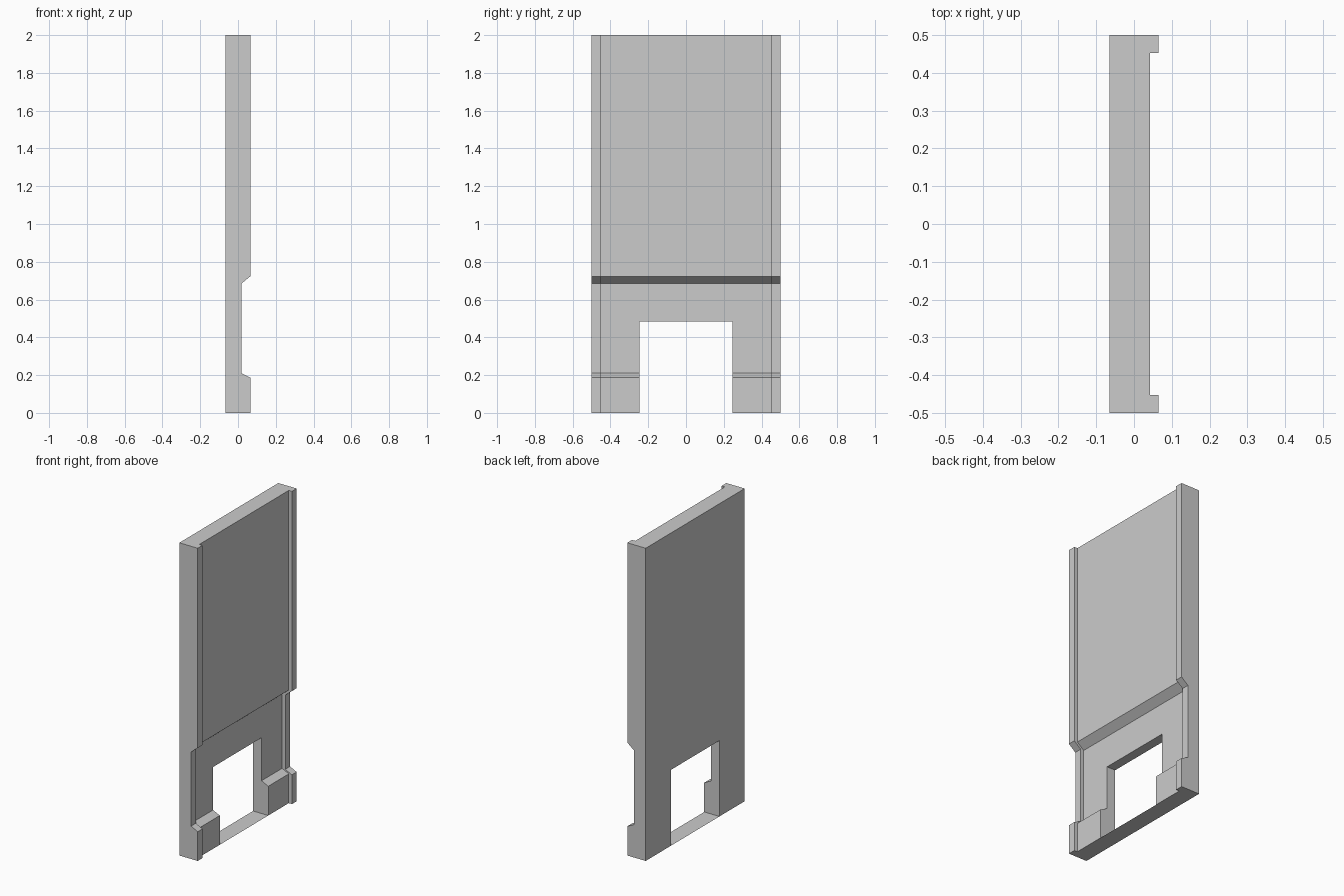
import bpy

if "Cube" in bpy.data.objects:
    bpy.data.objects.remove(bpy.data.objects["Cube"])

X, Y, H = 0.065, 0.5, 2.0      # half thickness, half width, height
RAIL_Y = 0.452                 # inner edge of the side rails
INSET = 0.0225                 # panel sits this far behind the rails
DOOR_Y, DOOR_H = 0.245, 0.485

# Front edge of the wall section: plinth, recessed band, upper panel
FRONT = [(X, 0), (X, 0.187), (0.018, 0.21), (0.018, 0.684), (X, 0.723), (X, H)]


def prism(name, profile, half_width):
    """Extrude an x-z profile symmetrically along y."""
    n = len(profile)
    verts = [(x, y, z) for y in (-half_width, half_width) for x, z in profile]
    faces = [tuple(range(n)), tuple(range(2 * n - 1, n - 1, -1))]
    faces += [(i, i + n, (i + 1) % n + n, (i + 1) % n) for i in range(n)]
    mesh = bpy.data.meshes.new(name)
    mesh.from_pydata(verts, [], faces)
    obj = bpy.data.objects.new(name, mesh)
    bpy.context.collection.objects.link(obj)
    bpy.context.view_layer.objects.active = obj
    obj.select_set(True)
    bpy.ops.object.mode_set(mode='EDIT')
    bpy.ops.mesh.select_all(action='SELECT')
    bpy.ops.mesh.normals_make_consistent(inside=False)
    bpy.ops.object.mode_set(mode='OBJECT')
    obj.select_set(False)
    return obj


# Wall slab with the rail section over its whole width
wall = prism("wall_panel", [(-X, H), (-X, 0)] + FRONT, Y)

# Pocket between the rails: same front edge, set back and run past both ends
edge = [(x - INSET, z) for x, z in FRONT]
edge[0] = (edge[0][0], -0.1)
edge[-1] = (edge[-1][0], H + 0.1)
pocket = prism("pocket_cutter", edge + [(0.2, H + 0.1), (0.2, -0.1)], RAIL_Y)

# Doorway opening
door = prism("doorway_cutter",
             [(-0.2, -0.2), (0.3, -0.2), (0.3, DOOR_H), (-0.2, DOOR_H)], DOOR_Y)

for cutter in (pocket, door):
    mod = wall.modifiers.new(cutter.name, 'BOOLEAN')
    mod.operation = 'DIFFERENCE'
    mod.solver = 'EXACT'
    mod.object = cutter
    bpy.context.view_layer.objects.active = wall
    bpy.ops.object.modifier_apply(modifier=mod.name)
    bpy.data.objects.remove(cutter)

# Paper-thin sill closing the doorway at floor level
sill_mesh = bpy.data.meshes.new("door_sill")
sill_mesh.from_pydata([(x, y, 0) for x, y in ((-X, -DOOR_Y), (X - INSET, -DOOR_Y),
                                              (X - INSET, DOOR_Y), (-X, DOOR_Y))],
                      [], [(0, 1, 2, 3)])
sill = bpy.data.objects.new("door_sill", sill_mesh)
bpy.context.collection.objects.link(sill)
